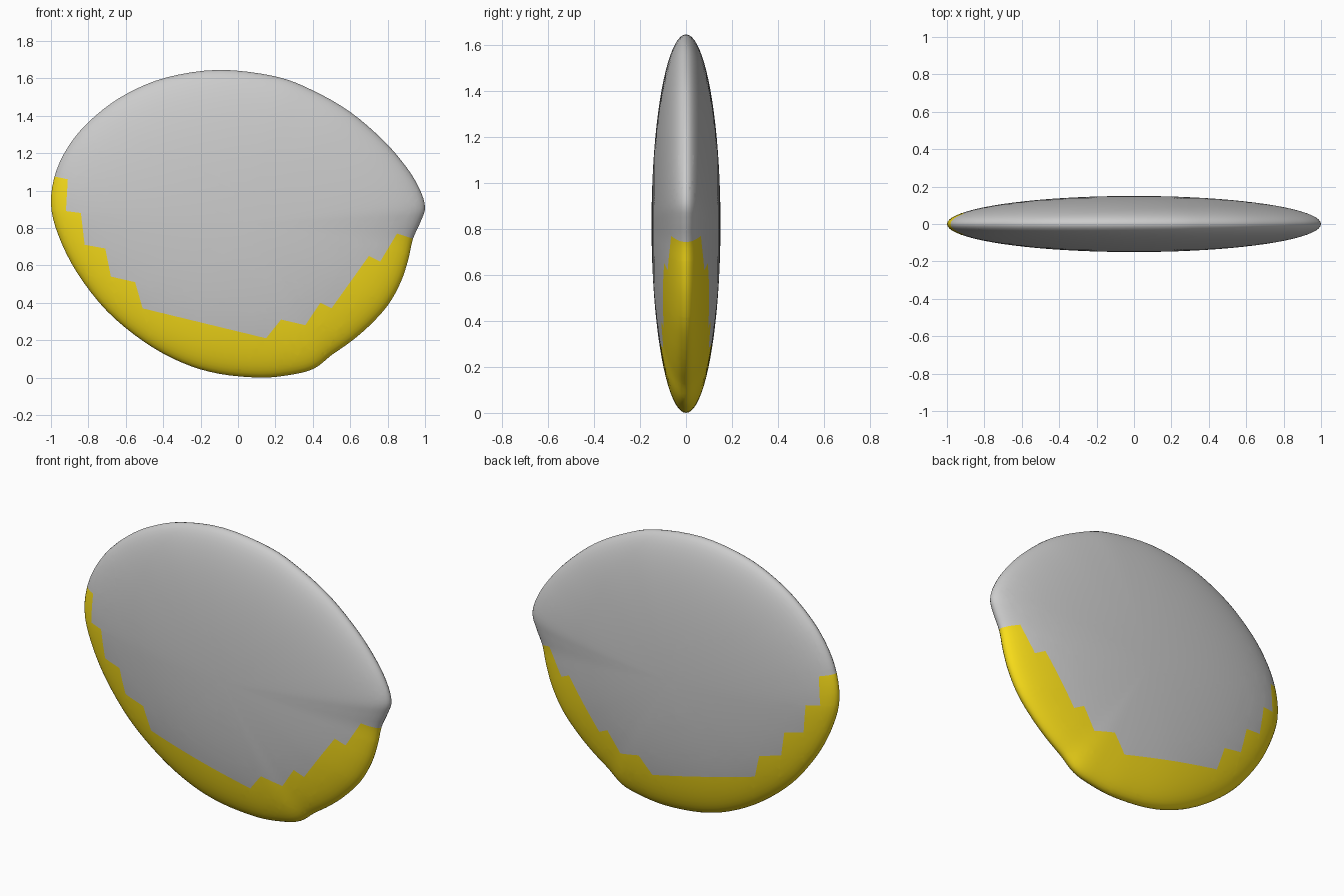
import bpy, bmesh, math
from mathutils import Vector
from mathutils.interpolate import poly_3d_calc  # noqa: F401

if "Cube" in bpy.data.objects:
    bpy.data.objects.remove(bpy.data.objects["Cube"])

CENTRE = Vector((0.0, 0.82))
HALF_THICK = 0.15
RINGS = 20

# Outline seen from the front (x, z)
OUTLINE = [(-0.1, 1.645), (0.2, 1.61), (0.4, 1.535), (0.6, 1.42), (0.78, 1.265), (0.9, 1.125),
           (0.97, 1.01), (1.0, 0.91), (0.975, 0.83), (0.935, 0.74), (0.91, 0.63), (0.87, 0.51),
           (0.8, 0.385), (0.7, 0.275), (0.6, 0.19), (0.5, 0.12), (0.41, 0.05), (0.3, 0.018),
           (0.13, 0.0), (-0.1, 0.02), (-0.3, 0.08), (-0.5, 0.19), (-0.7, 0.355), (-0.86, 0.56),
           (-0.96, 0.76), (-1.0, 0.93), (-0.97, 1.11), (-0.88, 1.275), (-0.75, 1.41),
           (-0.59, 1.52), (-0.38, 1.605)]

# Stepped upper edge of the coloured band (x, z)
STEPS = [(-1.1, 1.1), (-0.91, 1.06), (-0.92, 0.89), (-0.84, 0.88), (-0.82, 0.71), (-0.71, 0.69),
         (-0.68, 0.54), (-0.55, 0.51), (-0.51, 0.37), (0.15, 0.21), (0.23, 0.31), (0.36, 0.28),
         (0.44, 0.40), (0.50, 0.37), (0.70, 0.65), (0.76, 0.62), (0.85, 0.77), (1.1, 0.69)]
BAND = STEPS + [(1.1, -0.2), (-1.1, -0.2)]


def smooth_loop(points, sub=4):
    """Closed Catmull-Rom curve through the points."""
    p = [Vector(q) for q in points]
    n, out = len(p), []
    for i in range(n):
        a, b, c, d = p[i - 1], p[i], p[(i + 1) % n], p[(i + 2) % n]
        for s in range(sub):
            t = s / sub
            out.append(0.5 * (2 * b + (c - a) * t + (2 * a - 5 * b + 4 * c - d) * t * t
                              + (3 * b - a - 3 * c + d) * t ** 3))
    return out


def in_band(x, z):
    inside = False
    for (x1, z1), (x2, z2) in zip(BAND, BAND[1:] + BAND[:1]):
        if (z1 > z) != (z2 > z) and x < (x2 - x1) * (z - z1) / (z2 - z1) + x1:
            inside = not inside
    return inside


def make_part(name, keep_band, colour=None):
    bm = bmesh.new()
    loop = smooth_loop(OUTLINE)
    # Lens: outline shrunk towards both poles along an ellipse
    rings = []
    for k in range(1, 2 * RINGS):
        a = -math.pi / 2 + math.pi * k / (2 * RINGS)
        r, y = math.cos(a), HALF_THICK * math.sin(a)
        pts = [CENTRE + (q - CENTRE) * r for q in loop]
        rings.append([bm.verts.new((q.x, y, q.y)) for q in pts])
    n = len(loop)
    for r0, r1 in zip(rings, rings[1:]):
        for i in range(n):
            bm.faces.new((r0[i], r0[(i + 1) % n], r1[(i + 1) % n], r1[i]))
    for ring, side in ((rings[0], -1), (rings[-1], 1)):
        pole = bm.verts.new((CENTRE.x, side * HALF_THICK, CENTRE.y))
        for i in range(n):
            bm.faces.new((ring[i], ring[(i + 1) % n], pole))
    bmesh.ops.recalc_face_normals(bm, faces=bm.faces)
    # Cut along each step edge, then keep one side
    for (x1, z1), (x2, z2) in zip(STEPS, STEPS[1:]):
        bmesh.ops.bisect_plane(bm, geom=bm.verts[:] + bm.edges[:] + bm.faces[:], dist=1e-5,
                               plane_co=(x1, 0, z1), plane_no=(z2 - z1, 0, x1 - x2))
    drop = []
    for f in bm.faces:
        c = f.calc_center_median()
        if in_band(c.x, c.z) != keep_band:
            drop.append(f)
    bmesh.ops.delete(bm, geom=drop, context='FACES')
    for f in bm.faces:
        f.smooth = True
    mesh = bpy.data.meshes.new(name)
    bm.to_mesh(mesh)
    bm.free()
    if colour:
        mat = bpy.data.materials.new(name + "_yellow")
        mat.diffuse_color = colour
        mat.use_nodes = True
        mat.node_tree.nodes["Principled BSDF"].inputs["Base Color"].default_value = mat.diffuse_color
        mesh.materials.append(mat)
    bpy.context.collection.objects.link(bpy.data.objects.new(name, mesh))


make_part("lens_body", False)
make_part("stepped_lower_band", True, (0.95, 0.73, 0.01, 1))
